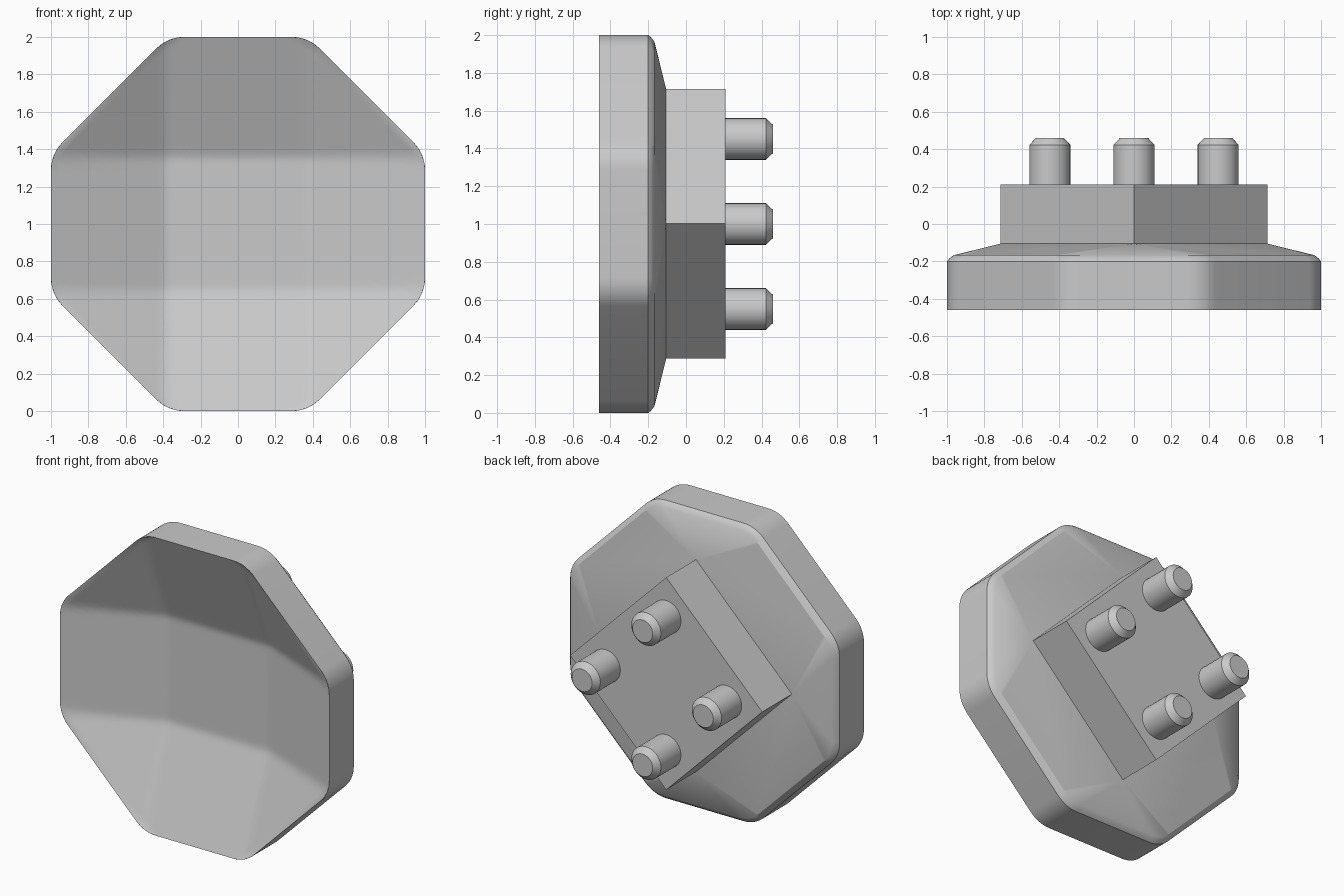
import bpy, bmesh, math
from mathutils import Vector, Matrix

if "Cube" in bpy.data.objects:
    bpy.data.objects.remove(bpy.data.objects["Cube"])

grey = bpy.data.materials.new("plain grey")
grey.use_nodes = True
grey.diffuse_color = (0.59, 0.59, 0.59, 1)
grey.node_tree.nodes["Principled BSDF"].inputs["Base Color"].default_value = grey.diffuse_color

FRONT, RIM_BACK, BACK, BLOCK_BACK, PEG_END = -0.46, -0.2, -0.105, 0.21, 0.46
FLAT_X, FLAT_Z, DEPTH = 0.385, 0.355, 0.255      # flat middle of the dish


def finish(name, bm, angle=30):
    bmesh.ops.recalc_face_normals(bm, faces=bm.faces)
    mesh = bpy.data.meshes.new(name)
    bm.to_mesh(mesh)
    bm.free()
    mesh.materials.append(grey)
    obj = bpy.data.objects.new(name, mesh)
    bpy.context.collection.objects.link(obj)
    bpy.ops.object.select_all(action="DESELECT")
    obj.select_set(True)
    bpy.context.view_layer.objects.active = obj
    bpy.ops.object.shade_smooth_by_angle(angle=math.radians(angle))
    return obj


def rounded_octagon(arc_steps=8, edge_steps=1, radius=0.21, corner=0.375):
    """Outline points (x, z offset) of a square with cut, rounded corners."""
    far = 1 - radius
    near = 1 + corner - math.sqrt(2) * radius - far
    pts = []
    for i in range(8):
        a = math.pi / 8 + i * math.pi / 4
        cx, cz = (far, near) if i % 4 in (0, 3) else (near, far)
        c = Vector((math.copysign(cx, math.cos(a)), math.copysign(cz, math.sin(a))))
        for k in range(arc_steps + 1):
            b = a + (k / arc_steps - 0.5) * math.pi / 4
            pts.append(c + Vector((math.cos(b), math.sin(b))) * radius)
    dense = []
    for p, q in zip(pts, pts[1:] + pts[:1]):
        n = edge_steps if (q - p).length > 0.2 else 1
        dense += [p.lerp(q, j / n) for j in range(n)]
    return dense


def dish_depth(x, z):
    """Faceted hollow: lowest of the sloping planes, with softened creases."""
    x, z = abs(x), abs(z)
    sx, sz = 1 / (1 - FLAT_X), 1 / (1 - FLAT_Z)
    planes = [1, (1 - x) * sx, (1 - z) * sz,
              1 - (x - FLAT_X) * sx - (z - FLAT_Z) * sz]
    soft = 0.013
    low = min(planes)
    return DEPTH * max(0, low - soft * math.log(sum(math.exp((low - p) / soft) for p in planes)))


# Dish body: convex shell from the rim to the block, open at the front
bm = bmesh.new()
for y, scale in ((FRONT, 1), (RIM_BACK, 1), (-0.185, 0.988), (-0.167, 0.965)):
    for p in rounded_octagon():
        bm.verts.new((p.x * scale, y, 1 + p.y * scale))
for i in range(4):
    a = i * math.pi / 2
    bm.verts.new((0.713 * math.cos(a), BACK, 1 + 0.713 * math.sin(a)))
bmesh.ops.convex_hull(bm, input=bm.verts)
bmesh.ops.recalc_face_normals(bm, faces=bm.faces)
bmesh.ops.delete(bm, geom=[f for f in bm.faces if f.normal.y < -0.99], context="FACES")
finish("dish_body", bm)

# Hollow front: rings shrinking towards the centre
bm = bmesh.new()
outline = rounded_octagon(4, 16)
count, levels = len(outline), 50
rings = []
for level in range(levels):
    s = 1 - level / levels
    rings.append([bm.verts.new((p.x * s, FRONT + (dish_depth(p.x * s, p.y * s) if level else 0),
                                1 + p.y * s)) for p in outline])
for outer, inner in zip(rings, rings[1:]):
    for i in range(count):
        j = (i + 1) % count
        bm.faces.new((outer[i], outer[j], inner[j], inner[i]))
bm.faces.new(rings[-1])
hollow = finish("dish_hollow", bm)
if hollow.data.polygons[len(hollow.data.polygons) - 1].normal.y > 0:
    hollow.data.flip_normals()

# Square mounting block, standing on its corner
bm = bmesh.new()
bmesh.ops.create_cube(bm, size=1)
start = BACK - 0.03
bmesh.ops.transform(bm, verts=bm.verts, matrix=(
    Matrix.Translation((0, (start + BLOCK_BACK) / 2, 1.002))
    @ Matrix.Rotation(math.pi / 4, 4, "Y")
    @ Matrix.Diagonal((1.008, BLOCK_BACK - start, 1.008, 1))))
finish("mounting_block", bm)

# Four chamfered pegs, one by each corner of the block
for name, x, z in (("left", 0.45, 0), ("right", -0.45, 0), ("top", 0, 0.45), ("bottom", 0, -0.45)):
    bm = bmesh.new()
    loops = []
    for y, r in ((BLOCK_BACK - 0.01, 0.11), (PEG_END - 0.037, 0.11), (PEG_END, 0.075)):
        loops.append([bm.verts.new((x + r * math.cos(t * math.pi / 16), y,
                                    1 + z + r * math.sin(t * math.pi / 16))) for t in range(32)])
    for a, b in zip(loops, loops[1:]):
        for i in range(32):
            j = (i + 1) % 32
            bm.faces.new((a[i], a[j], b[j], b[i]))
    bm.faces.new(loops[0])
    bm.faces.new(loops[-1])
    finish(name + "_peg", bm)
